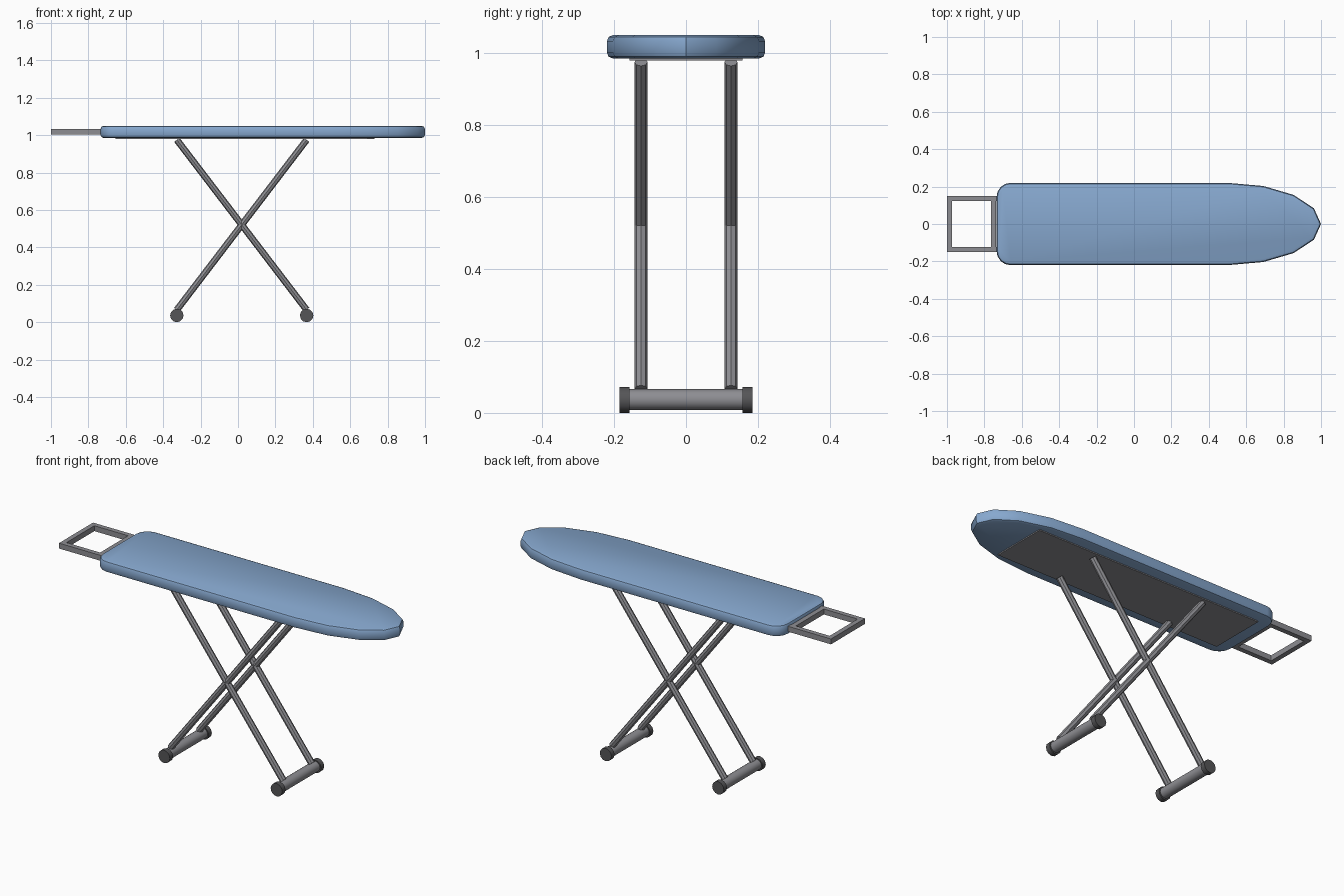
import bpy, bmesh, math
from mathutils import Vector

cube = bpy.data.objects.get("Cube")
if cube:
    bpy.data.objects.remove(cube, do_unlink=True)


def material(name, rgb):
    m = bpy.data.materials.new(name)
    m.use_nodes = True
    m.diffuse_color = (*rgb, 1)
    m.node_tree.nodes["Principled BSDF"].inputs["Base Color"].default_value = (*rgb, 1)
    return m


BLUE = material("blue fabric", (0.24, 0.39, 0.62))
METAL = material("grey metal", (0.27, 0.27, 0.29))
RUBBER = material("dark rubber", (0.09, 0.09, 0.095))


def finish(name, bm, mat):
    bmesh.ops.recalc_face_normals(bm, faces=bm.faces)
    mesh = bpy.data.meshes.new(name)
    bm.to_mesh(mesh)
    bm.free()
    mesh.materials.append(mat)
    ob = bpy.data.objects.new(name, mesh)
    bpy.context.collection.objects.link(ob)
    return ob


def smooth(ob, degrees):
    bpy.ops.object.select_all(action="DESELECT")
    ob.select_set(True)
    bpy.context.view_layer.objects.active = ob
    bpy.ops.object.shade_smooth_by_angle(angle=math.radians(degrees))


def add_box(bm, lo, hi):
    lo, hi = Vector(lo), Vector(hi)
    for v in bmesh.ops.create_cube(bm, size=1)["verts"]:
        v.co = (lo + hi) / 2 + v.co * (hi - lo)


def rod(name, a, b, radius, sides, mat, smooth_angle=None):
    a, b = Vector(a), Vector(b)
    bm = bmesh.new()
    bmesh.ops.create_cone(bm, cap_ends=True, segments=sides, radius1=radius,
                          radius2=radius, depth=(b - a).length)
    turn = Vector((0, 0, 1)).rotation_difference(b - a)
    bm.transform(turn.to_matrix().to_4x4())
    bmesh.ops.translate(bm, verts=bm.verts, vec=(a + b) / 2)
    ob = finish(name, bm, mat)
    if smooth_angle:
        smooth(ob, smooth_angle)
    return ob


# Padded board: elliptical nose, straight sides, rounded rear corners
HALF, REAR, CORNER = 0.22, -0.735, 0.075
outline = []
for i in range(4):
    t = math.radians(90 - 22.5 * i)
    outline.append((0.5 + 0.5 * math.cos(t), HALF * math.sin(t)))
for i in range(5):
    t = math.radians(180 - 22.5 * i)
    outline.insert(i, (REAR + CORNER + CORNER * math.cos(t),
                       HALF - CORNER + CORNER * math.sin(t)))
outline += [(1.0, 0)] + [(x, -y) for x, y in reversed(outline)]

bm = bmesh.new()
base = bm.faces.new([bm.verts.new((x, y, 0.985)) for x, y in outline])
top = bmesh.ops.extrude_face_region(bm, geom=[base])
bmesh.ops.translate(bm, vec=(0, 0, 0.065),
                    verts=[g for g in top["geom"] if isinstance(g, bmesh.types.BMVert)])
if not any(f.calc_center_median().z < 0.986 for f in bm.faces):
    bm.faces.new([v for v in bm.verts if v.co.z < 1][:len(outline)])
rims = [e for e in bm.edges if abs(e.verts[0].co.z - e.verts[1].co.z) < 0.001]
bmesh.ops.bevel(bm, geom=rims, offset=0.017, segments=2, profile=0.5, affect="EDGES")
smooth(finish("padded_board", bm, BLUE), 35)

# Plate beneath the board
bm = bmesh.new()
add_box(bm, (-0.655, -0.157, 0.979), (0.73, 0.157, 0.99))
finish("under_plate", bm, METAL)

# Iron rest: rectangular frame behind the board
bm = bmesh.new()
LOW, HIGH, WIDE, BAR = 1.004, 1.034, 0.15, 0.027
for x in (-1.0, -0.765):
    add_box(bm, (x, -WIDE, LOW), (x + BAR, WIDE, HIGH))
for y in (-WIDE, WIDE - BAR):
    add_box(bm, (-1.0 + BAR, y, LOW), (-0.72, y + BAR, HIGH))
finish("iron_rest", bm, METAL)

# Crossed legs, foot bars and end caps
MID, SPREAD = 0.02, 0.347
for end, s in (("front", 1), ("rear", -1)):
    foot = MID + s * SPREAD
    for side, y in (("left", 0.125), ("right", -0.125)):
        rod(f"{end}_leg_{side}", (foot, y, 0.066), (MID - s * SPREAD, y, 0.975),
            0.018, 8, METAL)
    rod(f"{end}_foot_bar", (foot, -0.165, 0.037), (foot, 0.165, 0.037),
        0.029, 16, METAL, 35)
    for side, y in (("left", 0.171), ("right", -0.171)):
        rod(f"{end}_foot_cap_{side}", (foot, y - 0.014, 0.036), (foot, y + 0.014, 0.036),
            0.036, 12, RUBBER, 35)
